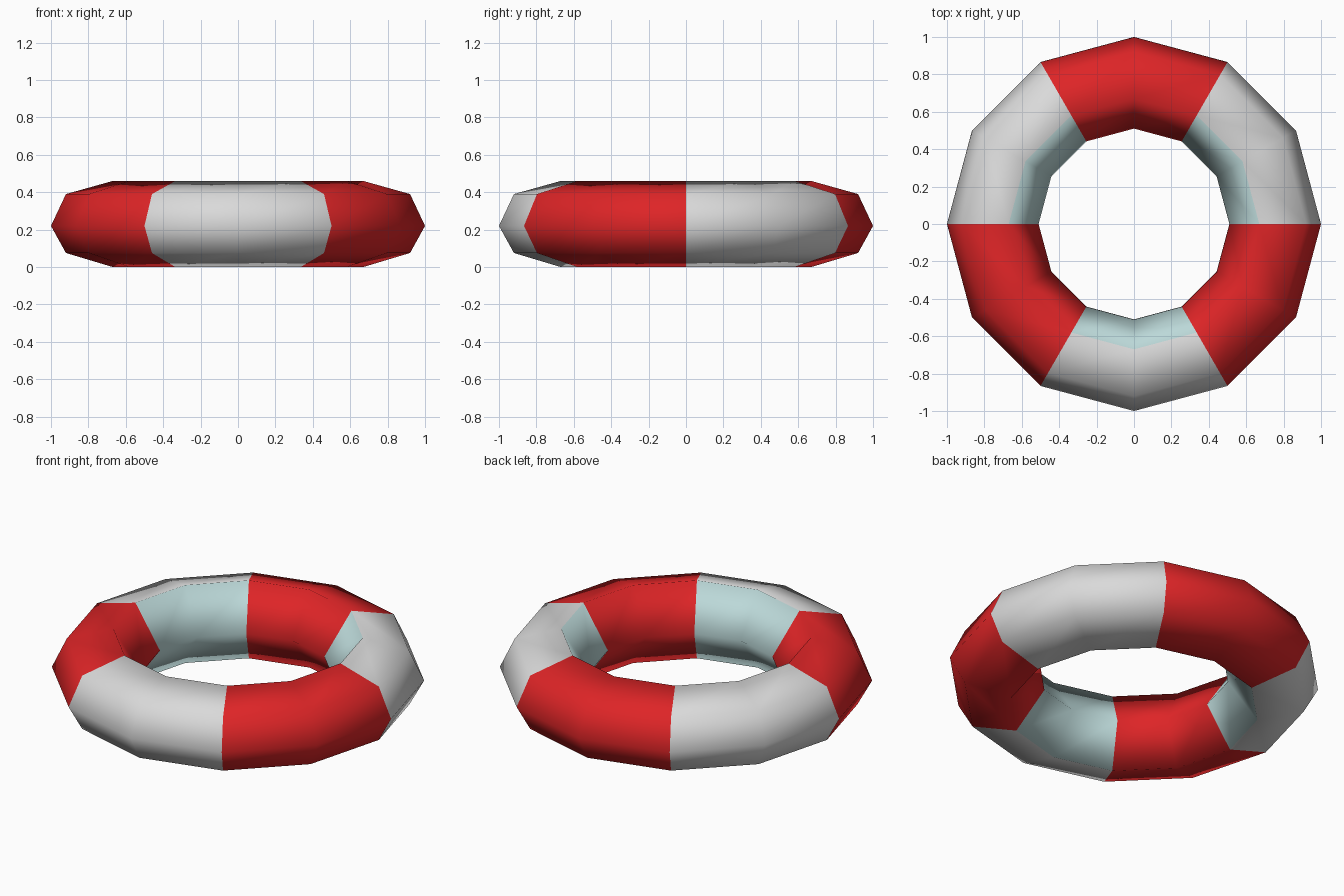
import bpy, bmesh, math

if "Cube" in bpy.data.objects:
    bpy.data.objects.remove(bpy.data.objects["Cube"])

def material(name, rgb):
    m = bpy.data.materials.new(name)
    m.diffuse_color = (*rgb, 1.0)
    m.use_nodes = True
    m.node_tree.nodes["Principled BSDF"].inputs["Base Color"].default_value = m.diffuse_color
    return m

# Ring cross-section (radius, height), starting at the outer rim
PROFILE = [(1.0, 0.22), (0.92, 0.39), (0.67, 0.46),
           (0.51, 0.22), (0.67, 0.0), (0.92, 0.075)]
SIDES = 12
INNER = (2, 3)      # profile edges that face the hole
RED, WHITE, PALE = 0, 1, 2

# Sweep the section round the vertical axis
bm = bmesh.new()
rings = []
for i in range(SIDES):
    a = 2 * math.pi * i / SIDES
    rings.append([bm.verts.new((r * math.cos(a), r * math.sin(a), z))
                  for r, z in PROFILE])

n = len(PROFILE)
for i in range(SIDES):
    here, there = rings[i], rings[(i + 1) % SIDES]
    for j in range(n):
        k = (j + 1) % n
        f = bm.faces.new((here[j], there[j], there[k], here[k]))
        f.smooth = True
        # Alternating 60 degree bands; the white ones are pale blue inside
        if (i // 2) % 2 == 1:
            f.material_index = RED
        else:
            f.material_index = PALE if j in INNER else WHITE
bmesh.ops.recalc_face_normals(bm, faces=bm.faces[:])

mesh = bpy.data.meshes.new("swim_ring")
bm.to_mesh(mesh)
bm.free()
mesh.materials.append(material("red", (0.73, 0.018, 0.02)))
mesh.materials.append(material("white", (0.70, 0.70, 0.70)))
mesh.materials.append(material("pale_blue", (0.50, 0.69, 0.69)))
ring = bpy.data.objects.new("swim_ring", mesh)
bpy.context.collection.objects.link(ring)
